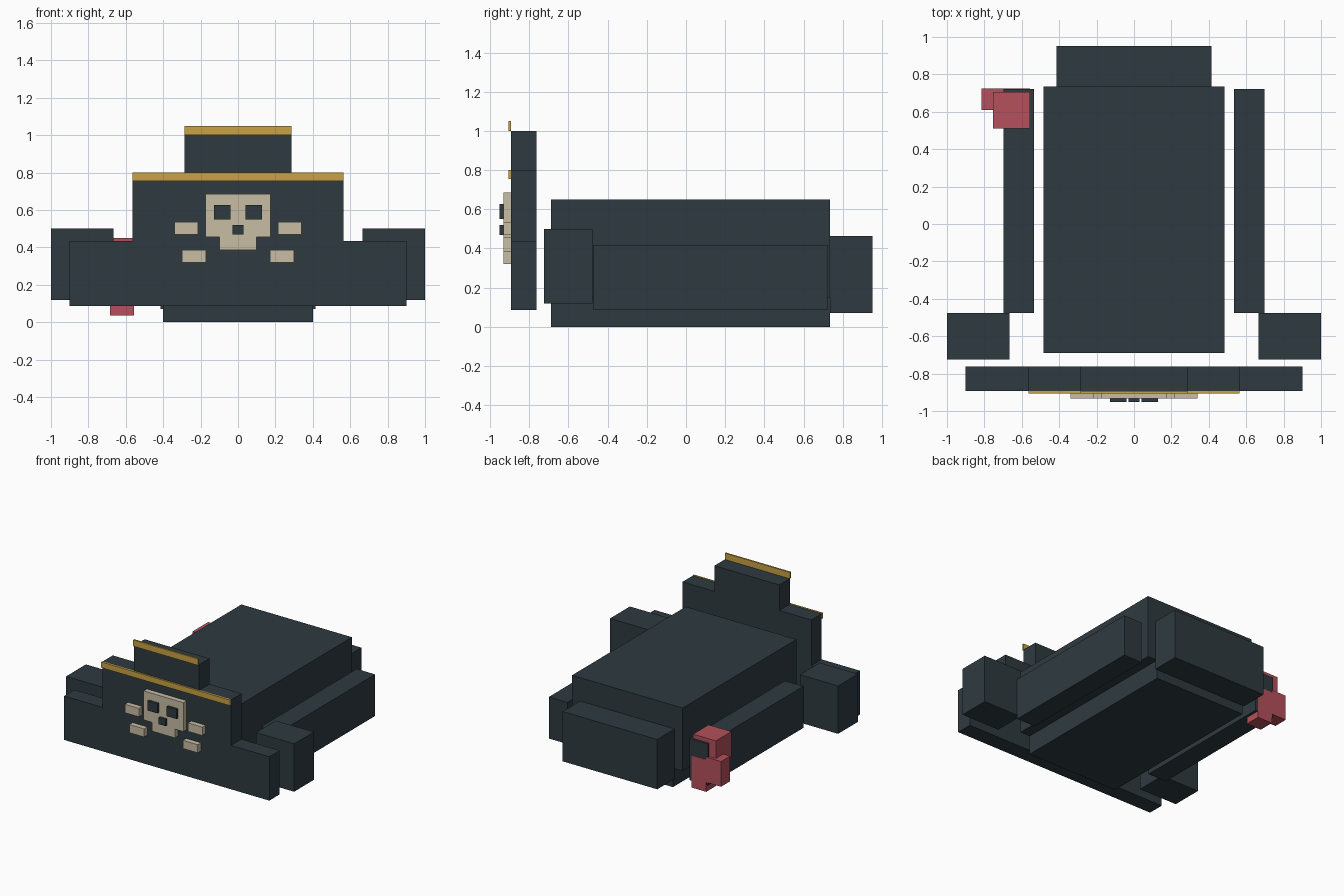
import bpy
import bmesh
from mathutils import Matrix, Vector

start_cube = bpy.data.objects.get("Cube")
if start_cube:
    bpy.data.objects.remove(start_cube, do_unlink=True)


def material(name, rgb):
    mat = bpy.data.materials.new(name)
    mat.use_nodes = True
    colour = (*rgb, 1.0)
    mat.diffuse_color = colour
    mat.node_tree.nodes["Principled BSDF"].inputs["Base Color"].default_value = colour
    return mat


slate = material("dark slate", (0.027, 0.042, 0.051))
gold = material("gold", (0.58, 0.36, 0.06))
bone = material("bone", (0.58, 0.51, 0.37))
red = material("red", (0.46, 0.08, 0.105))


def box(name, mat, x, y, z):
    """Box spanning the given (low, high) range on each axis."""
    low, high = (Vector(corner) for corner in zip(x, y, z))
    bm = bmesh.new()
    bmesh.ops.create_cube(bm, size=1, matrix=Matrix.Diagonal((*(high - low), 1)))
    mesh = bpy.data.meshes.new(name)
    bm.to_mesh(mesh)
    bm.free()
    mesh.materials.append(mat)
    obj = bpy.data.objects.new(name, mesh)
    obj.location = (low + high) / 2
    bpy.context.collection.objects.link(obj)
    return obj


def centred(name, mat, half, y, z):
    return box(name, mat, (-half, half), y, z)


def pair(name, mat, x, y, z):
    """Matching boxes on the left (+x) and right (-x)."""
    box("left_" + name, mat, x, y, z)
    box("right_" + name, mat, (-x[1], -x[0]), y, z)


# Body with a narrower underside, and the block behind it
centred("upper_body", slate, 0.485, (-0.69, 0.735), (0.15, 0.65))
centred("lower_body", slate, 0.40, (-0.69, 0.735), (0, 0.15))
centred("back_block", slate, 0.415, (0.735, 0.953), (0.07, 0.465))

# Side rails and front corner blocks
pair("side_rail", slate, (0.535, 0.697), (-0.475, 0.722), (0.087, 0.417))
pair("corner_block", slate, (0.665, 1.0), (-0.725, -0.477), (0.12, 0.50))

# Stepped front panel
panel_y = (-0.893, -0.763)
centred("panel_base", slate, 0.90, panel_y, (0.087, 0.435))
centred("panel_middle", slate, 0.565, panel_y, (0.435, 0.797))
centred("panel_crest", slate, 0.285, panel_y, (0.797, 1.0))

# Gold edging
trim_y = (-0.907, -0.893)
centred("middle_trim", gold, 0.565, trim_y, (0.755, 0.80))
centred("crest_trim", gold, 0.285, trim_y, (1.0, 1.05))

# Skull and bones
bone_y = (-0.933, -0.893)
centred("skull", bone, 0.175, bone_y, (0.455, 0.685))
centred("jaw", bone, 0.10, bone_y, (0.385, 0.455))
pair("upper_bone", bone, (0.215, 0.34), bone_y, (0.468, 0.535))
pair("lower_bone", bone, (0.17, 0.30), bone_y, (0.32, 0.385))
socket_y = (-0.953, -0.933)
pair("eye_socket", slate, (0.04, 0.128), socket_y, (0.55, 0.626))
centred("nose_hole", slate, 0.03, socket_y, (0.468, 0.52))

# Red figure on the right rear corner
box("figure_head", red, (-0.755, -0.555), (0.51, 0.705), (0.25, 0.45))
box("figure_torso", red, (-0.685, -0.555), (0.60, 0.725), (0.035, 0.29))
box("figure_arm", red, (-0.815, -0.685), (0.61, 0.725), (0.11, 0.31))
